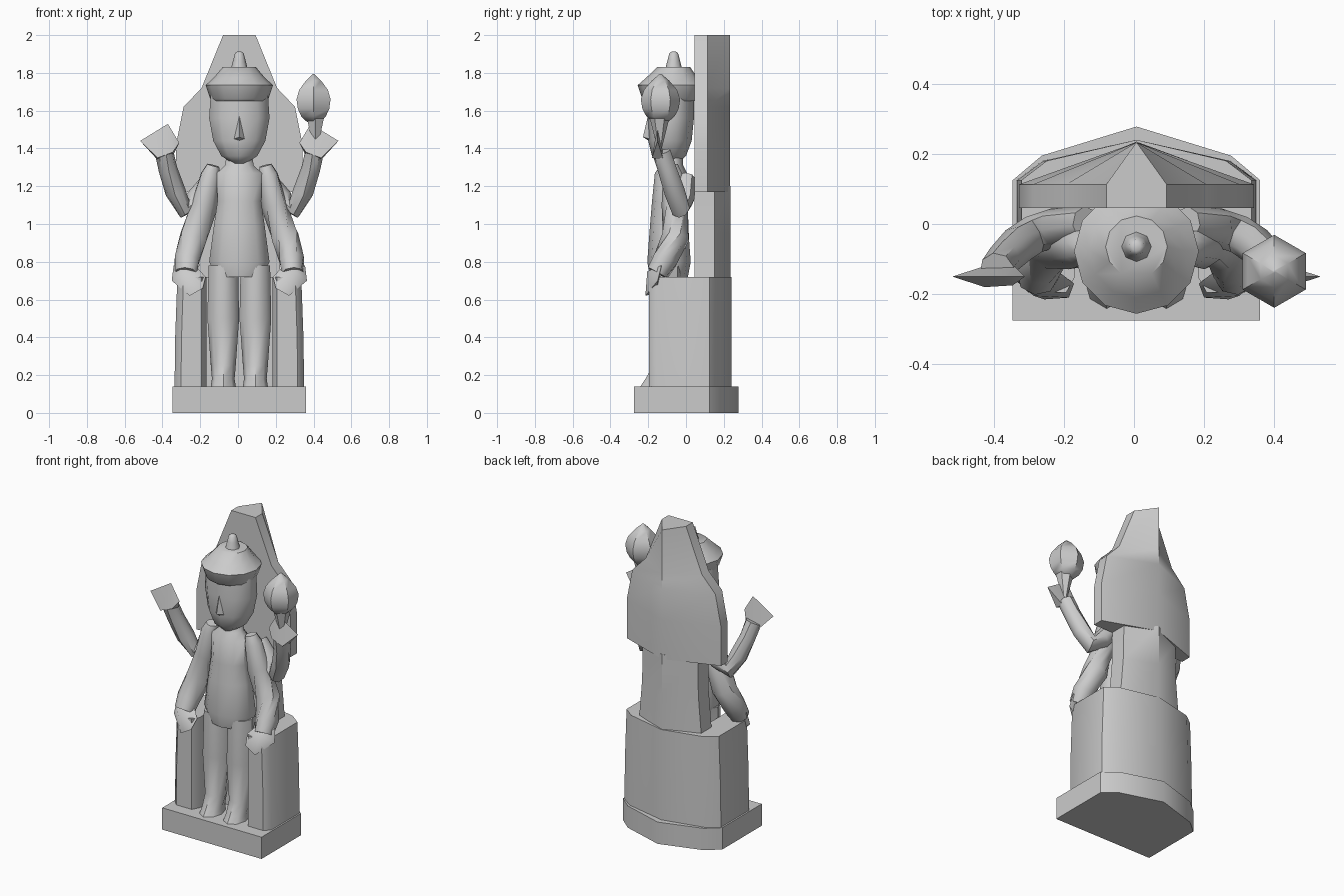
import bpy, bmesh, math
from mathutils import Vector

CX = 0.007  # slight sideways offset of the figure's axis


def finish(bm, name):
    bmesh.ops.recalc_face_normals(bm, faces=bm.faces)
    me = bpy.data.meshes.new(name)
    bm.to_mesh(me)
    bm.free()
    ob = bpy.data.objects.new(name, me)
    bpy.context.collection.objects.link(ob)
    return ob


def loft(name, rings):
    bm = bmesh.new()
    rows = [[bm.verts.new(p) for p in r] for r in rings]
    n = len(rows[0])
    for a, b in zip(rows, rows[1:]):
        for i in range(n):
            j = (i + 1) % n
            bm.faces.new((a[i], a[j], b[j], b[i]))
    bm.faces.new(rows[0])
    bm.faces.new(rows[-1])
    return finish(bm, name)


def oval(x, y, z, rx, ry, n=10):
    return [(x + rx * math.sin(2 * math.pi * i / n),
             y - ry * math.cos(2 * math.pi * i / n), z) for i in range(n)]


def tube(name, path, n=8):
    pts = [Vector(p[:3]) for p in path]
    rings = []
    for i, p in enumerate(pts):
        t = pts[min(i + 1, len(pts) - 1)] - pts[max(i - 1, 0)]
        q = t.to_track_quat('Z', 'Y')
        rings.append([p + q @ Vector(v) for v in oval(0, 0, 0, path[i][3], path[i][3], n)])
    return loft(name, rings)


def hull(name, pts):
    bm = bmesh.new()
    for p in pts:
        bm.verts.new(p)
    bmesh.ops.convex_hull(bm, input=bm.verts)
    return finish(bm, name)


def both(half, z):
    """Complete a right-half outline (front to back) by mirroring."""
    right = [(CX + x, y, z) for x, y in half]
    left = [(CX - x, y, z) for x, y in reversed(half) if x > 0]
    return right + left


def side(s, pts):
    return [(CX + s * (p[0] - CX),) + tuple(p[1:]) for p in pts]


# plinth
base = [(0.353, -0.275), (0.353, 0.125), (0.27, 0.195), (0, 0.278)]
loft("plinth", [both(base, 0), both(base, 0.14)])

# seat block with niche for the legs
block = lambda k: [(0.175, -0.02), (0.175, -0.15), (0.2, -0.195), (0.3 * k, -0.195),
                   (0.333 * k, -0.16), (0.333 * k, 0.125), (0.26 * k, 0.18), (0, 0.24)]
loft("seat_block", [both(block(1.03), 0.13), both(block(1.02), 0.4), both(block(0.985), 0.72)])

# back column joining block and hood
loft("back_column", [both([(w, 0.045), (w, 0.15), (0, 0.235)], z)
                     for z, w in ((0.6, 0.23), (0.95, 0.2), (1.2, 0.195))])

# pointed hood slab
loft("back_slab", [both([(w, 0.045), (w, 0.113), (0, 0.233)], z) for z, w in
                   ((1.17, 0.335), (1.42, 0.335), (1.62, 0.295), (1.72, 0.2), (2.0, 0.086))])

# torso with flared skirt
loft("torso", [oval(CX, y, z, rx, ry) for z, y, rx, ry in
               ((0.72, -0.09, 0.13, 0.10), (0.8, -0.09, 0.168, 0.115), (1.0, -0.09, 0.14, 0.1),
                (1.12, -0.09, 0.122, 0.09), (1.27, -0.08, 0.125, 0.085),
                (1.31, -0.075, 0.08, 0.06), (1.37, -0.07, 0.07, 0.055))])

# head
loft("head", [oval(CX, y, z, rx, ry) for z, y, rx, ry in
              ((1.32, -0.09, 0.035, 0.05), (1.36, -0.09, 0.1, 0.09), (1.44, -0.085, 0.145, 0.115),
               (1.56, -0.08, 0.168, 0.122), (1.68, -0.078, 0.16, 0.122))])
hull("nose", [(CX, -0.2, 1.58), (CX, -0.228, 1.46), (CX - 0.03, -0.19, 1.45),
              (CX + 0.03, -0.19, 1.45), (CX, -0.18, 1.43)])

# brimmed hat and its knob
loft("hat", [oval(CX, y, z, r, r, 12) for z, y, r in
             ((1.65, -0.078, 0.14), (1.665, -0.078, 0.155), (1.735, -0.078, 0.178),
              (1.775, -0.075, 0.135), (1.83, -0.065, 0.088))])
loft("hat_knob", [oval(CX, -0.065, z, r, r, 8) for z, r in
                  ((1.82, 0.045), (1.87, 0.032), (1.905, 0.023), (1.912, 0.012))])

for s, tag in ((1, "right"), (-1, "left")):
    # leg and foot
    lx = CX + s * 0.085
    loft("leg_" + tag, [oval(lx, y, z, rx, ry, 8) for z, y, rx, ry in
                        ((0.13, -0.15, 0.068, 0.098), (0.18, -0.135, 0.06, 0.08),
                         (0.25, -0.11, 0.066, 0.065), (0.5, -0.11, 0.084, 0.075),
                         (0.78, -0.1, 0.078, 0.08))])
    # lowered front arm and hand
    tube("front_arm_" + tag, side(s, [(0.145, -0.075, 1.31, 0.035), (0.158, -0.07, 1.26, 0.055),
                                      (0.19, -0.06, 1.1, 0.07), (0.25, -0.055, 0.93, 0.076),
                                      (0.285, -0.11, 0.81, 0.07), (0.29, -0.15, 0.74, 0.06)]))
    hull("front_hand_" + tag, side(s, [(0.355, -0.13, 0.78), (0.365, -0.15, 0.7), (0.27, -0.215, 0.62),
                                       (0.2, -0.21, 0.66), (0.185, -0.17, 0.72), (0.25, -0.12, 0.79),
                                       (0.3, -0.205, 0.75), (0.28, -0.15, 0.615 + 0.02)]))
    # raised rear arm
    tube("rear_arm_" + tag, side(s, [(0.15, 0.0, 1.24, 0.05), (0.24, -0.01, 1.13, 0.055),
                                     (0.3, -0.03, 1.085, 0.055), (0.345, -0.06, 1.17, 0.055),
                                     (0.385, -0.1, 1.29, 0.05), (0.405, -0.13, 1.38, 0.05)]))
    # flared open hand
    hull("rear_hand_" + tag, side(s, [(0.532, -0.15, 1.44), (0.385, -0.15, 1.53), (0.355, -0.12, 1.37),
                                      (0.44, -0.12, 1.34), (0.36, -0.175, 1.38),
                                      (0.44, -0.18, 1.35), (0.325, -0.15, 1.43)]))

# bud held in the raised right hand
loft("bud", [oval(0.4, -0.135, z, r, r, 6) for z, r in
             ((1.54, 0.04), (1.57, 0.075), (1.61, 0.096), (1.66, 0.104), (1.71, 0.088),
              (1.76, 0.045), (1.795, 0.004))])
loft("bud_stem", [oval(0.41, -0.14, z, r, r, 6) for z, r in ((1.4, 0.012), (1.57, 0.054))])

# smooth shading with crisp edges
bpy.ops.object.select_all(action='SELECT')
bpy.context.view_layer.objects.active = bpy.data.objects["torso"]
bpy.ops.object.shade_smooth_by_angle(angle=math.radians(45))
